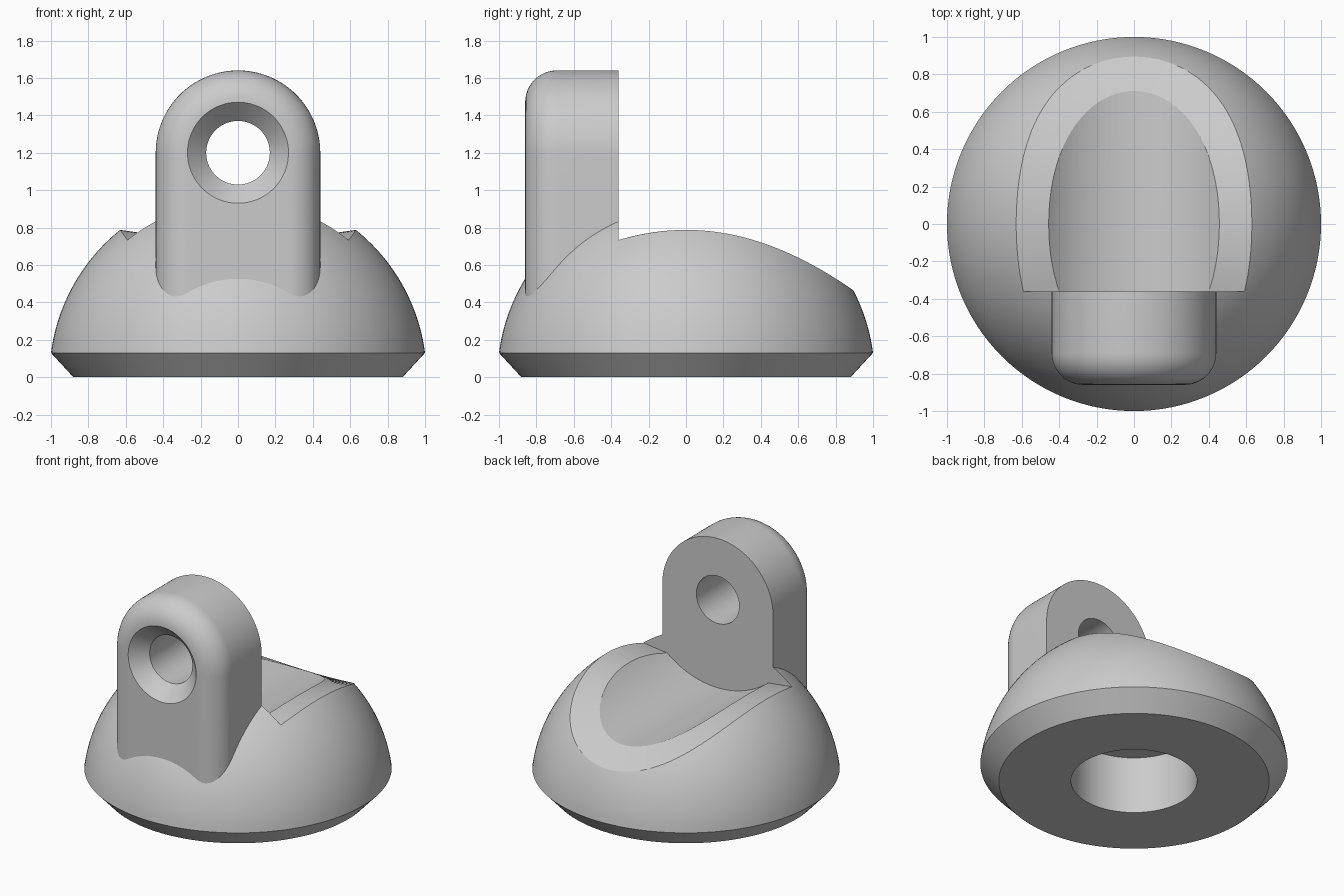
import bpy, bmesh
from math import sin, cos, pi, sqrt, acos
from mathutils import Vector

cube = bpy.data.objects.get("Cube")
if cube:
    bpy.data.objects.remove(cube)

DOME_R = sqrt(1 + 0.13 ** 2)   # dome sphere, centred on the origin
HOLE_Z = 1.2                   # height of the pin axis
GROOVE_R = 0.632               # groove, coaxial with the pin hole
BACK_Y = -0.36                 # back face of the lug
LUG_W, FILLET = 0.44, 0.17
SEGS = 128

grey = bpy.data.materials.new("plain_grey")
grey.use_nodes = True
grey.diffuse_color = (0.6, 0.6, 0.6, 1)
grey.node_tree.nodes["Principled BSDF"].inputs["Base Color"].default_value = (0.6, 0.6, 0.6, 1)


def loft(name, rings, clip_y=None):
    """Closed solid skinned through equal-length rings of points."""
    bm = bmesh.new()
    loops = [[bm.verts.new(p) for p in ring] for ring in rings]
    n = len(loops[0])
    for a, b in zip(loops, loops[1:]):
        for i in range(n):
            j = (i + 1) % n
            bm.faces.new((a[i], a[j], b[j], b[i]))
    bm.faces.new(loops[0][::-1])
    bm.faces.new(loops[-1])
    if clip_y is not None:
        bmesh.ops.bisect_plane(bm, geom=bm.verts[:] + bm.edges[:] + bm.faces[:],
                               plane_co=(0, clip_y, 0), plane_no=(0, -1, 0), clear_outer=True)
        bmesh.ops.holes_fill(bm, edges=[e for e in bm.edges if e.is_boundary], sides=0)
    bmesh.ops.recalc_face_normals(bm, faces=bm.faces[:])
    mesh = bpy.data.meshes.new(name)
    bm.to_mesh(mesh)
    bm.free()
    mesh.materials.append(grey)
    obj = bpy.data.objects.new(name, mesh)
    bpy.context.collection.objects.link(obj)
    return obj


def turned(name, profile, along_y=False):
    """Round solid from (radius, position) pairs, about z or about the pin axis."""
    rings = []
    for r, p in profile:
        circle = [(r * cos(2 * pi * i / SEGS), r * sin(2 * pi * i / SEGS)) for i in range(SEGS)]
        rings.append([(u, p, HOLE_Z + v) if along_y else (u, v, p) for u, v in circle])
    return loft(name, rings)


def combine(target, tool, operation):
    mod = target.modifiers.new("cut", 'BOOLEAN')
    mod.operation, mod.solver, mod.object = operation, 'EXACT', tool
    bpy.context.view_layer.objects.active = target
    bpy.ops.object.modifier_apply(modifier=mod.name)
    bpy.data.objects.remove(tool)


# Domed base with a chamfered foot
start = acos(1 / DOME_R)
arc = [start + (pi / 2 - 0.004 - start) * i / 40 for i in range(41)]
base = turned("domed_base_with_lug",
              [(0.88, 0)] + [(DOME_R * cos(a), DOME_R * sin(a)) for a in arc])


# Round-topped lug with a filleted front edge
def lug_ring(inset, y):
    w = LUG_W - inset
    top = [(w * cos(pi * i / 64), y, HOLE_Z + w * sin(pi * i / 64)) for i in range(65)]
    return [(w, y, 0.3)] + top + [(-w, y, 0.3)]


lug_rings = []
for i in range(13):
    a = pi / 2 * i / 12
    lug_rings.append(lug_ring(FILLET * (1 - sin(a)), -0.86 + FILLET * (1 - cos(a))))
lug_rings.append(lug_ring(0, BACK_Y + 0.06))
combine(base, loft("lug", lug_rings), 'UNION')

# Groove behind the lug, which also trims the lug flat
groove = turned("groove_cutter", [(GROOVE_R, BACK_Y), (GROOVE_R, 1.3)], along_y=True)
combine(base, groove, 'DIFFERENCE')

# Chamfer swept along the edge where the groove meets the dome
y_end = sqrt(DOME_R ** 2 - (HOLE_Z - GROOVE_R) ** 2)


def edge_point(a):
    y = y_end * cos(a)
    z = (DOME_R ** 2 - y * y + HOLE_Z ** 2 - GROOVE_R ** 2) / (2 * HOLE_Z)
    x = sqrt(max(0, DOME_R ** 2 - y * y - z * z))
    return Vector((x if a > 0 else -x, y, z))


def chamfer_ring(a, size=0.122):
    e = edge_point(a)
    tangent = (edge_point(a + 0.01) - edge_point(a - 0.01)).normalized()
    n_dome = e.normalized()
    n_groove = Vector((e.x, 0, e.z - HOLE_Z)).normalized()
    on_groove = tangent.cross(n_groove).normalized()
    on_groove *= -1 if on_groove.dot(n_dome) > 0 else 1
    on_dome = tangent.cross(n_dome).normalized()
    on_dome *= -1 if on_dome.dot(n_groove) < 0 else 1
    p = e + on_groove * size
    radial = Vector((p.x, 0, p.z - HOLE_Z)).normalized() * GROOVE_R
    p = Vector((radial.x, p.y, HOLE_Z + radial.z))
    q = (e + on_dome * size).normalized() * DOME_R
    return [p + (p - q) * 0.25, q + (q - p) * 0.25, e + (n_dome - n_groove) * 0.2]


a_max = acos(-0.52 / y_end)
steps = 95
sweep = [chamfer_ring(a_max * (2 * i / steps - 1)) for i in range(steps + 1)]
combine(base, loft("chamfer_cutter", sweep, clip_y=BACK_Y), 'DIFFERENCE')

# Countersunk pin hole and blind bore under the foot
pin_hole = turned("pin_hole_cutter", [(0.37, -0.96), (0.17, -0.76), (0.17, -0.2)], along_y=True)
combine(base, pin_hole, 'DIFFERENCE')
combine(base, turned("bore_cutter", [(0.41, -0.1), (0.41, 0.41)]), 'DIFFERENCE')

# Smooth curved surfaces, crisp machined edges
bpy.ops.object.select_all(action='DESELECT')
base.select_set(True)
bpy.context.view_layer.objects.active = base
bpy.ops.object.shade_smooth_by_angle(angle=pi / 8)
